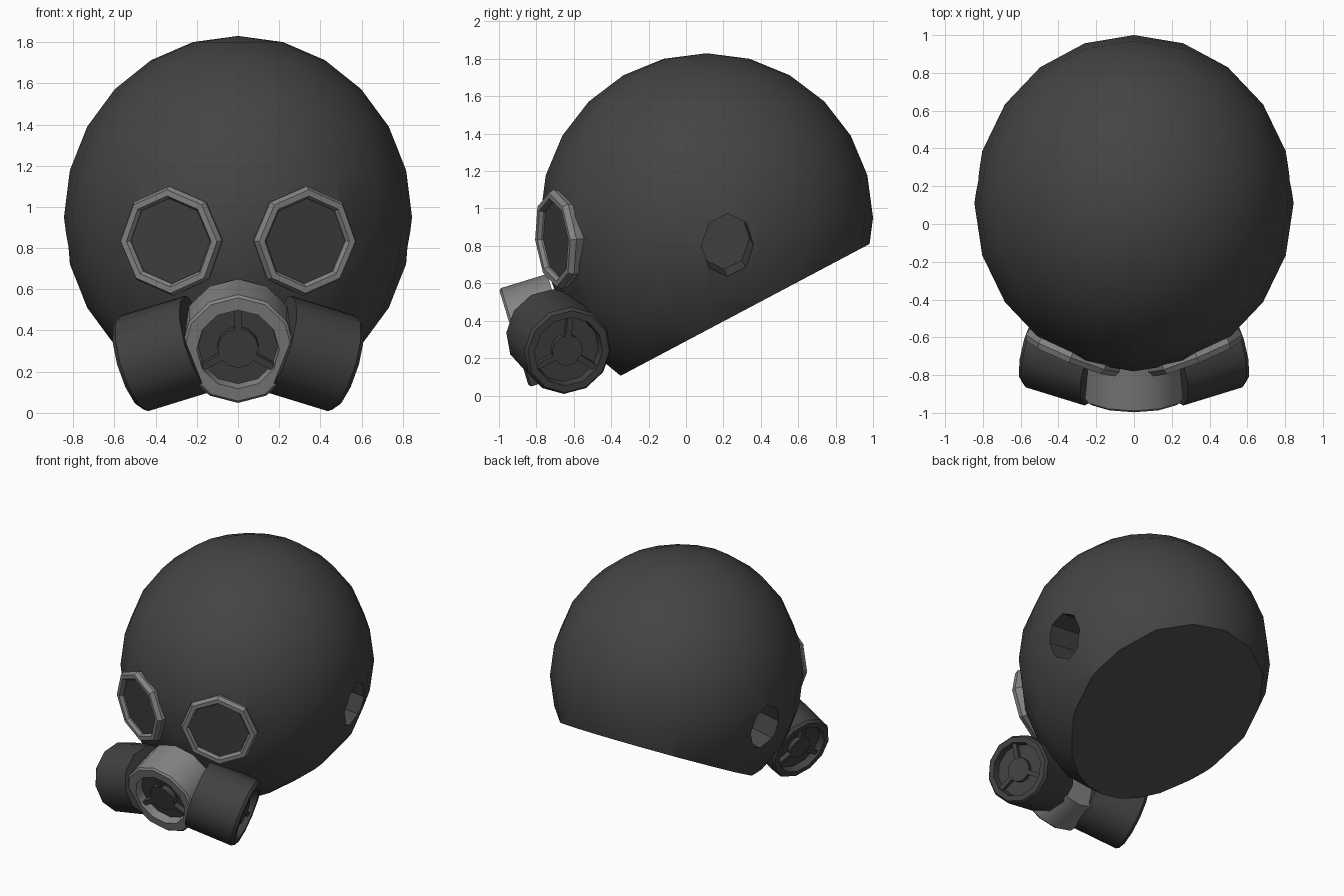
import bpy, bmesh, math
from mathutils import Vector, Matrix

if "Cube" in bpy.data.objects:
    bpy.data.objects.remove(bpy.data.objects["Cube"])


def material(name, v):
    m = bpy.data.materials.new(name)
    m.diffuse_color = (v, v, v, 1)
    m.use_nodes = True
    m.node_tree.nodes["Principled BSDF"].inputs["Base Color"].default_value = m.diffuse_color
    return m


RUBBER = material("dark rubber", 0.058)
GREY = material("mid grey plastic", 0.23)
FILTER = material("dark filter plastic", 0.054)
GLASS = material("dark glass", 0.052)


def finish(bm, name, mat):
    bmesh.ops.recalc_face_normals(bm, faces=bm.faces)
    me = bpy.data.meshes.new(name)
    bm.to_mesh(me)
    bm.free()
    ob = bpy.data.objects.new(name, me)
    bpy.context.collection.objects.link(ob)
    me.materials.append(mat)
    return ob


def smooth(ob, deg=32):
    bpy.ops.object.select_all(action='DESELECT')
    ob.select_set(True)
    bpy.context.view_layer.objects.active = ob
    bpy.ops.object.shade_smooth_by_angle(angle=math.radians(deg))


def frame(origin, axis):
    """Local z runs along the axis, local y points as far up as possible."""
    n = Vector(axis).normalized()
    s = Vector((0, 0, 1)).cross(n).normalized()
    u = n.cross(s)
    m = Matrix((s, u, n)).transposed().to_4x4()
    m.translation = Vector(origin)
    return m


def lathe(bm, mat, profile, sides, closed=False, sx=1.0):
    """Spin (radius, height) points round local z; radius 0 gives a flat cap."""
    rings = []
    for r, h in profile:
        if r == 0:
            continue
        rings.append([bm.verts.new(mat @ Vector((
            sx * r * math.sin(2 * math.pi * i / sides),
            r * math.cos(2 * math.pi * i / sides), h))) for i in range(sides)])
    pairs = list(zip(rings, rings[1:]))
    if closed:
        pairs.append((rings[-1], rings[0]))
    else:
        bm.faces.new(rings[0])
        bm.faces.new(rings[-1])
    for a, b in pairs:
        for i in range(sides):
            j = (i + 1) % sides
            bm.faces.new((a[i], a[j], b[j], b[i]))


def turned(name, mat, fr, profile, sides, closed=False, sx=1.0):
    bm = bmesh.new()
    lathe(bm, fr, profile, sides, closed, sx)
    return finish(bm, name, mat)


def grille(name, mat, fr, radius, hub, depth):
    """Recessed floor with a raised hub and three spokes."""
    bm = bmesh.new()
    lathe(bm, fr, [(radius, -depth - 0.02), (radius, -depth),
                   (hub, -depth), (hub, -0.02)], 12)
    for k in range(3):
        mid = (hub + radius) / 2
        bmesh.ops.create_cube(bm, size=1, matrix=fr
                              @ Matrix.Rotation(k * 2 * math.pi / 3, 4, 'Z')
                              @ Matrix.Translation((0, mid, -depth * 0.7))
                              @ Matrix.Diagonal((0.032, radius - hub + 0.02, depth * 0.7, 1)))
    smooth(finish(bm, name, mat))


def carve(ob, cutter):
    """Boolean difference, using the first solver that gives a sound result."""
    mod = ob.modifiers.new("hole", 'BOOLEAN')
    mod.operation = 'DIFFERENCE'
    mod.object = cutter
    before = len(ob.data.polygons)
    for solver in ('MANIFOLD', 'EXACT', 'FLOAT'):
        mod.solver = solver
        bpy.context.view_layer.update()
        deps = bpy.context.evaluated_depsgraph_get()
        me = bpy.data.meshes.new_from_object(ob.evaluated_get(deps))
        if len(me.polygons) > before * 0.8 and len(me.polygons) != before:
            ob.data = me
            break
    ob.modifiers.remove(mod)


# Hood: two nested ellipsoids, cut by a slanted plane and joined at the rim
bm = bmesh.new()
for k in (1.0, 0.915):
    made = bmesh.ops.create_uvsphere(bm, u_segments=20, v_segments=12, radius=1)
    for v in made["verts"]:
        x, y, z = v.co
        v.co = (0.845 * k * x, 0.11 + 0.89 * k * y, 0.95 + 0.88 * k * z)
        if v.co.z < 0.95:  # pull the chin down
            t = min(1, max(0, -v.co.y / 0.36))
            v.co.z -= 0.1 * t * (0.95 - v.co.z) / 0.75
bmesh.ops.bisect_plane(bm, geom=bm.verts[:] + bm.edges[:] + bm.faces[:],
                       plane_co=(0, -0.36, 0.10), plane_no=(0, -0.72, 1.36),
                       clear_inner=True)
bmesh.ops.bridge_loops(bm, edges=[e for e in bm.edges if e.is_boundary])
hood = finish(bm, "hood", RUBBER)

# Holes for the ears and the eyepieces
for s in (1, -1):
    ear = frame((s * 0.8, 0.222, 0.805), (s * 0.97, 0.07, -0.13))
    eye = frame((s * 0.325, -0.685, 0.835), (s * 0.37, -0.92, -0.09))
    for cutter in (
            turned("ear_cutter", RUBBER, ear, [(0.165, -0.25), (0.175, 0.2)], 8, sx=0.82),
            turned("eye_cutter", RUBBER, eye, [(0.235, -0.25), (0.235, 0.2)], 8)):
        cutter.hide_render = True
        carve(hood, cutter)
        bpy.data.objects.remove(cutter)
smooth(hood)

for s, side in ((1, "right"), (-1, "left")):
    # Octagonal eyepiece rim and lens
    eye = frame((s * 0.325, -0.685, 0.835), (s * 0.37, -0.92, -0.09))
    turned("eye_rim_" + side, GREY, eye,
           [(0.215, -0.10), (0.24, -0.10), (0.267, 0.0), (0.252, 0.03),
            (0.222, 0.03), (0.208, 0.01)], 8, closed=True)
    turned("lens_" + side, GLASS, eye, [(0.225, -0.03), (0.225, 0.0)], 8)

    # Side filter canister with recessed grille
    can = frame((s * 0.52, -0.628, 0.235), (s * 0.91, 0.28, -0.28))
    smooth(turned("filter_" + side, FILTER, can,
                  [(0.242, -0.36), (0.242, -0.02), (0.228, 0),
                   (0.19, 0), (0.18, -0.06)], 12))
    grille("filter_grille_" + side, FILTER, can, 0.183, 0.085, 0.05)

# Mouthpiece, tilted slightly downwards
mouth = frame((0, -0.92, 0.308), (0, -0.956, -0.293))
smooth(turned("mouthpiece", GREY, mouth,
              [(0.275, -0.27), (0.275, -0.012), (0.262, 0),
               (0.2, 0), (0.19, -0.08)], 12))
grille("mouth_grille", FILTER, mouth, 0.195, 0.1, 0.06)
